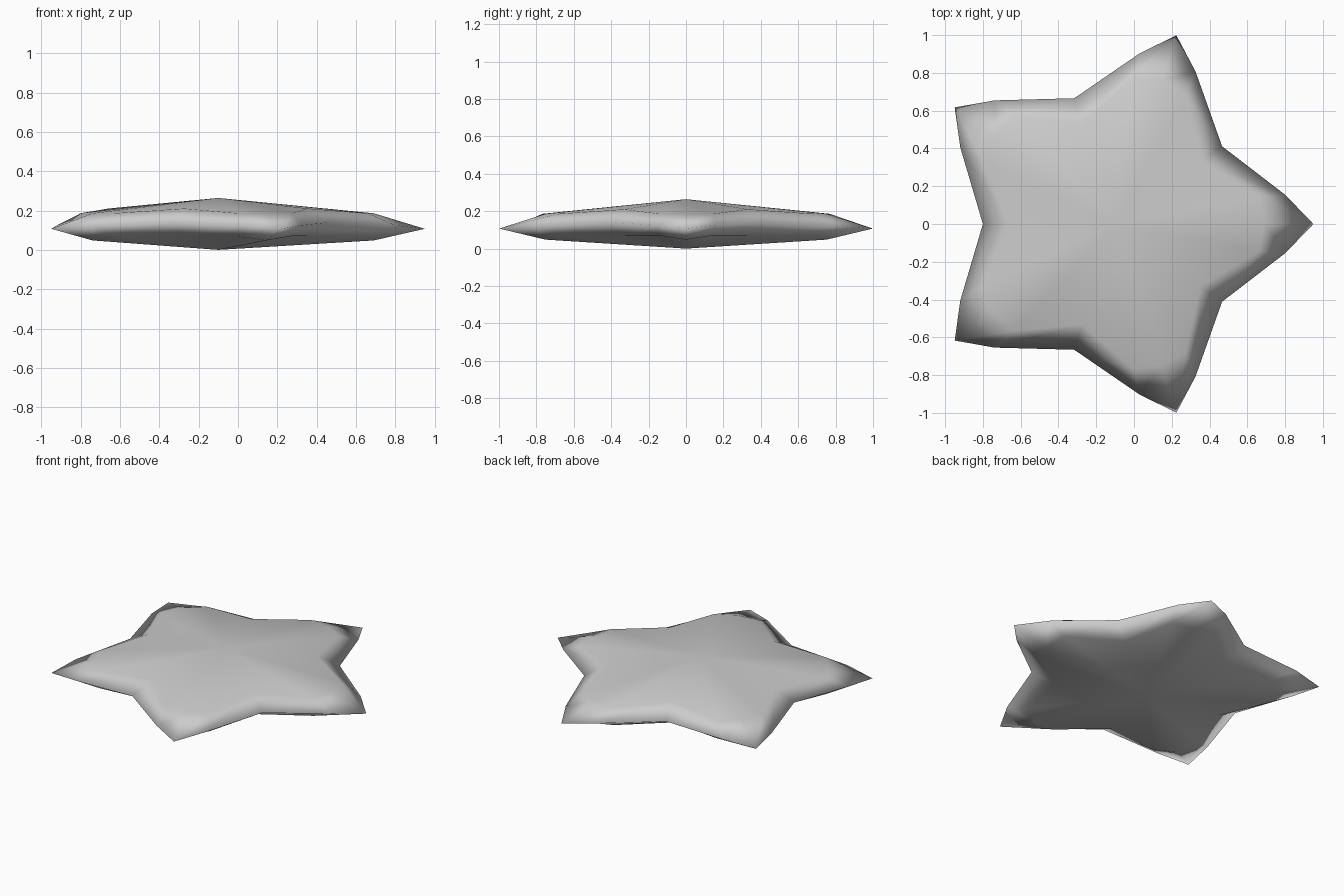
import bpy
import bmesh
from math import cos, sin, radians
from mathutils import Vector

cube = bpy.data.objects.get("Cube")
if cube:
    bpy.data.objects.remove(cube)

grey = bpy.data.materials.new("light_grey")
grey.use_nodes = True
colour = (0.6, 0.6, 0.6, 1)
grey.diffuse_color = colour
grey.node_tree.nodes["Principled BSDF"].inputs["Base Color"].default_value = colour

CENTRE_X = -0.1
ARMS = 5
VALLEY = (cos(radians(36)), sin(radians(36)))


def ring(bm, tip, shoulder, valley_radius, heights):
    """Star ring: per arm a right shoulder, tip, left shoulder and valley."""
    along, side = shoulder
    tip_z, shoulder_z, valley_z = heights
    arm = [(along, -side, shoulder_z), (tip, 0, tip_z), (along, side, shoulder_z),
           (valley_radius * VALLEY[0], valley_radius * VALLEY[1], valley_z)]
    verts = []
    for i in range(ARMS):
        a = radians(i * 360 / ARMS)
        for x, y, z in arm:
            verts.append(bm.verts.new((CENTRE_X + x * cos(a) - y * sin(a),
                                       x * sin(a) + y * cos(a), z)))
    return verts


def bridge(bm, lower, upper):
    n = len(lower)
    for i in range(n):
        j = (i + 1) % n
        bm.faces.new((lower[i], lower[j], upper[j], upper[i]))


def cap(bm, loop, z):
    apex = bm.verts.new(Vector((CENTRE_X, 0, z)))
    for i in range(len(loop)):
        bm.faces.new((loop[i], loop[(i + 1) % len(loop)], apex))


# Puffed star: outer rim between a shallow upper and lower dome
bm = bmesh.new()
rim = ring(bm, 1.05, (0.90, 0.155), 0.70, (0.107, 0.125, 0.14))
top = ring(bm, 0.79, (0.76, 0.145), 0.56, (0.186, 0.186, 0.21))
bottom = ring(bm, 0.79, (0.76, 0.145), 0.56, (0.048, 0.07, 0.07))
bridge(bm, bottom, rim)
bridge(bm, rim, top)
cap(bm, top, 0.264)
cap(bm, bottom, 0.0)
bmesh.ops.recalc_face_normals(bm, faces=bm.faces[:])
for face in bm.faces:
    face.smooth = True

mesh = bpy.data.meshes.new("star_body")
bm.to_mesh(mesh)
bm.free()
mesh.materials.append(grey)
star = bpy.data.objects.new("star_body", mesh)
bpy.context.collection.objects.link(star)
